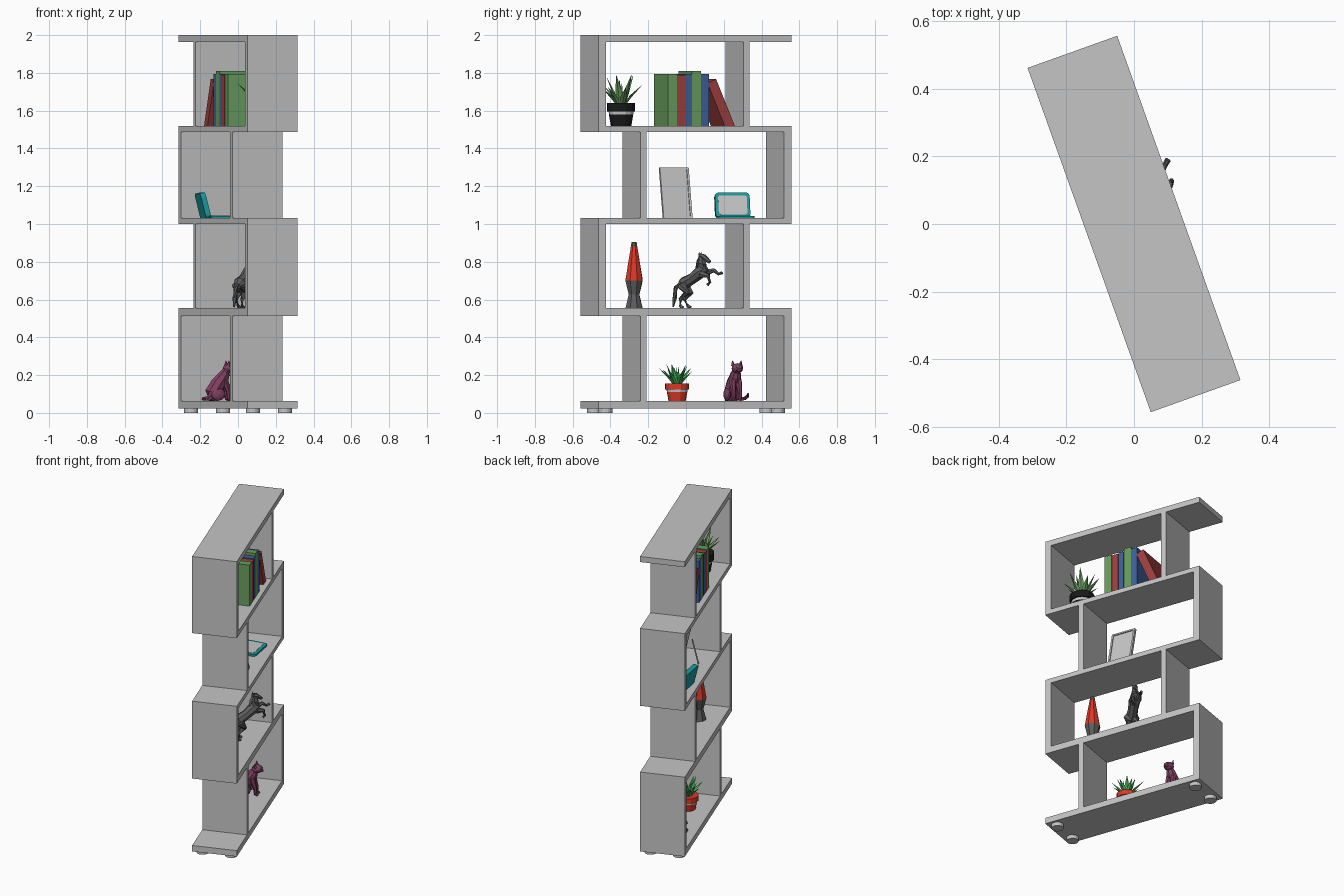
import bpy, bmesh, math, random
from mathutils import Matrix, Vector

random.seed(4)
if "Cube" in bpy.data.objects:
    bpy.data.objects.remove(bpy.data.objects["Cube"])


def material(name, r, g, b):
    m = bpy.data.materials.new(name)
    m.use_nodes = True
    m.diffuse_color = (r, g, b, 1)
    m.node_tree.nodes["Principled BSDF"].inputs["Base Color"].default_value = (r, g, b, 1)
    return m


GREY = material("pale grey", .56, .56, .56)
IRON = material("dark grey", .11, .11, .11)
RED = material("bright red", .72, .04, .02)
MAROON = material("book red", .35, .05, .05)
BLUE = material("book blue", .05, .12, .33)
SAGE = material("sage green", .14, .34, .11)
LEAF = material("bright green", .06, .45, .11)
BLACK = material("black", .01, .01, .01)
TEAL = material("teal", .01, .34, .36)
PLUM = material("plum", .22, .05, .12)

# The whole unit stands turned about the vertical axis
TURN = Matrix.Rotation(math.radians(19.7), 4, 'Z')
HALF_D, HALF_L = .141, .5415


def place(x, y, z=0, yaw=0):
    return Matrix.Translation((x, y, z)) @ Matrix.Rotation(math.radians(yaw), 4, 'Z')


def finish(name, bm, mats, frame):
    bmesh.ops.recalc_face_normals(bm, faces=bm.faces)
    mesh = bpy.data.meshes.new(name)
    bm.to_mesh(mesh)
    bm.free()
    for m in mats:
        mesh.materials.append(m)
    ob = bpy.data.objects.new(name, mesh)
    bpy.context.collection.objects.link(ob)
    ob.matrix_world = TURN @ frame
    return ob


def box(name, lo, hi, mat, frame=Matrix(), round_axis=None, radius=.02):
    bm = bmesh.new()
    bmesh.ops.create_cube(bm, size=1)
    for v in bm.verts:
        v.co = [a + (c + .5) * (b - a) for a, b, c in zip(lo, hi, v.co)]
    if round_axis is not None:
        edges = [e for e in bm.edges
                 if abs((e.verts[0].co - e.verts[1].co).normalized()[round_axis]) > .9]
        bmesh.ops.bevel(bm, geom=edges, offset=radius, segments=3, profile=.5, affect='EDGES')
    return finish(name, bm, [mat], frame)


def tube(name, pts, radii, mats, frame=Matrix(), sides=6, flat=1):
    """Faceted tube through points; one material, or one per segment."""
    mats = mats if isinstance(mats, list) else [mats]
    pts = [Vector(p) for p in pts]
    bm = bmesh.new()
    rings = []
    for i, (p, r) in enumerate(zip(pts, radii)):
        t = (pts[min(i + 1, len(pts) - 1)] - pts[max(i - 1, 0)]).normalized()
        a = t.cross(Vector((0, 0, 1)) if abs(t.z) < .98 else Vector((0, 1, 0))).normalized()
        b = a.cross(t)
        angles = [math.tau * k / sides for k in range(sides)]
        rings.append([bm.verts.new(p + r * (a * math.cos(q) + b * math.sin(q) * flat))
                      for q in angles])
    for i in range(len(rings) - 1):
        for k in range(sides):
            n = (k + 1) % sides
            f = bm.faces.new((rings[i][k], rings[i][n], rings[i + 1][n], rings[i + 1][k]))
            f.material_index = min(i, len(mats) - 1)
    bm.faces.new(rings[0])
    bm.faces.new(rings[-1]).material_index = len(mats) - 1
    return finish(name, bm, mats, frame)


def turned(name, profile, mats, frame, sides=8):
    return tube(name, [(0, 0, z) for r, z in profile], [r for r, z in profile],
                mats, frame, sides)


def ball(name, centre, size, mat, frame):
    bm = bmesh.new()
    bmesh.ops.create_icosphere(bm, subdivisions=2, radius=1)
    for v in bm.verts:
        v.co = [c + s * q for c, s, q in zip(centre, size, v.co)]
    return finish(name, bm, [mat], frame)


# Shelf boards, and uprights staggered from level to level
boards = [(.024, .064), (.513, .556), (1.0, 1.031), (1.487, 1.518), (1.963, 2.0)]
for i, (z0, z1) in enumerate(boards):
    box(f"shelf_board_{i + 1}", (-HALF_D, -HALF_L, z0), (HALF_D, HALF_L, z1), GREY)
for i in range(4):
    z0, z1 = boards[i][1], boards[i + 1][0]
    flip = 1 if i % 2 == 0 else -1
    for part, u0, u1 in (("outer_upright", .5, HALF_L), ("inner_upright", -.307, -.272)):
        y0, y1 = sorted((u0 * flip, u1 * flip))
        box(f"{part}_{i + 1}", (-HALF_D, y0, z0), (HALF_D, y1, z1), GREY)
for sx in (-1, 1):
    for sy in (-1, 1):
        turned("foot", [(.037, 0), (.037, .024)], GREY, place(sx * .09, sy * .485), 16)


# Potted plants
def plant(name, frame, r, h, pot, leaf, length, spread):
    turned(name + "_pot", [(r * .72, 0), (r * .86, h * .5), (r * .88, h * .64), (r, h * .64),
                           (r, h), (r * .85, h), (r * .8, h * .9)],
           [pot, GREY, pot], frame, 12)
    for ring, (count, lean, size) in enumerate(((7, spread, .95), (5, spread * .5, 1), (2, .12, .9))):
        for k in range(count):
            q = math.tau * (k + .4 * ring) / count + random.uniform(-.2, .2)
            ln = length * size * random.uniform(.8, 1.08)
            out = Vector((math.cos(q), math.sin(q), 0))
            path = [out * (r * .25 + ln * d * math.sin(lean)) + Vector((0, 0, h * .9 + ln * u * math.cos(lean)))
                    for d, u in ((0, 0), (.35, .45), (1, 1))]
            tube(name + "_leaf", path, (r * .16, r * .24, .001), leaf, frame, 4, .35)


plant("upper_plant", place(0, -.365, 1.518), .076, .122, BLACK, SAGE, .165, .75)
plant("lower_plant", place(0, -.05, .064), .064, .092, RED, LEAF, .125, .75)

# Row of books, the last one leaning
edges = [-.141, -.09, -.045, -.005, .045, .09]
for i, (mat, h) in enumerate(zip((SAGE, MAROON, BLUE, SAGE, BLUE),
                                 (.275, .27, .275, .292, .275))):
    box(f"book_{i + 1}", (-.107, edges[i], 0), (.112, edges[i + 1] - .002, h), mat, place(0, 0, 1.518))
lean = Matrix.Translation((0, .235, 1.518)) @ Matrix.Rotation(math.radians(23), 4, 'X')
box("leaning_book", (-.107, -.052, 0), (.112, 0, .27), MAROON, lean)

# Picture frame with a back leg
stand = place(.065, -.069, 1.031) @ Matrix.Rotation(math.radians(-13), 4, 'Y')
box("picture_frame", (-.012, -.081, 0), (0, .081, .275), GREY, stand)
for part, lo, hi in (("left_border", (0, .07, 0), (.006, .081, .275)),
                     ("right_border", (0, -.081, 0), (.006, -.07, .275)),
                     ("top_border", (0, -.07, .264), (.006, .07, .275)),
                     ("bottom_border", (0, -.07, 0), (.006, .07, .011))):
    box("frame_" + part, lo, hi, GREY, stand)
tube("frame_leg", [(-.02, -.069, 1.19), (-.06, -.069, 1.031)], (.012, .012), GREY, sides=4, flat=.3)

# Small open laptop
lap = place(-.062, .288, 1.031, -10)
lid = lap @ Matrix.Rotation(math.radians(-14), 4, 'Y')
box("laptop_base", (0, -.093, 0), (.14, .093, .012), TEAL, lap, 2)
box("laptop_keys", (.02, -.075, .012), (.12, .075, .014), GREY, lap, 2, .012)
box("laptop_lid", (-.028, -.093, .004), (0, .093, .14), TEAL, lid, 0)
box("laptop_screen", (0, -.077, .02), (.002, .077, .124), GREY, lid, 0, .012)

# Lava lamp
turned("lamp", [(.048, 0), (.03, .07), (.049, .145), (.018, .325), (.014, .35)],
       [IRON, IRON, RED, IRON], place(0, -.292, .556))

# Rearing horse figurine
horse = place(.059, .032, 0, 41)
tube("horse_body", [(-.095, 0, .67), (-.07, 0, .685), (-.02, 0, .71), (.03, 0, .745), (.068, 0, .765)],
     (.018, .036, .031, .036, .016), IRON, horse, 8, .95)
tube("horse_neck", [(.03, 0, .745), (.042, 0, .79), (.038, 0, .828)], (.034, .024, .015), IRON, horse)
tube("horse_head", [(.026, 0, .832), (.05, 0, .825), (.088, 0, .798)], (.014, .017, .009), IRON, horse)
tube("horse_tail", [(-.09, 0, .685), (-.118, 0, .665), (-.125, 0, .61), (-.135, 0, .56)],
     (.008, .012, .013, .004), IRON, horse)
tube("horse_mane", [(.03, 0, .835), (.018, 0, .8), (.005, 0, .76)], (.005, .012, .006), IRON, horse, 4)
for side, y in (("left", .019), ("right", -.019)):
    d = .012 if y > 0 else -.012
    tube(f"horse_{side}_hind_leg",
         [(-.07, y, .68), (-.042, y, .635), (-.08, y, .6), (-.07 + d, y, .568), (-.055 + d, y, .556)],
         (.03, .02, .011, .008, .011), IRON, horse)
    tube(f"horse_{side}_ear", [(.03, y * .5, .835), (.028, y * .6, .852)], (.006, .001), IRON, horse, 4)
tube("horse_left_foreleg", [(.045, .019, .74), (.1, .02, .755), (.13, .02, .735), (.15, .02, .742)],
     (.02, .011, .008, .009), IRON, horse)
tube("horse_right_foreleg", [(.045, -.019, .735), (.09, -.02, .725), (.1, -.02, .69), (.085, -.02, .678)],
     (.02, .011, .008, .009), IRON, horse)

# Seated cat
cat = place(.005, .272, .064)
tube("cat_body", [(-.055, 0, 0), (-.05, 0, .04), (-.02, 0, .09), (.015, 0, .135), (.03, 0, .165)],
     (.036, .044, .04, .031, .02), PLUM, cat, 8)
ball("cat_head", (.042, 0, .172), (.034, .031, .027), PLUM, cat)
ball("cat_muzzle", (.07, 0, .163), (.012, .013, .01), PLUM, cat)
for side, y in (("left", 1), ("right", -1)):
    tube(f"cat_{side}_ear", [(.034, .02 * y, .185), (.032, .025 * y, .214)], (.013, .001), PLUM, cat, 4)
    tube(f"cat_{side}_foreleg", [(.012, .016 * y, .11), (.032, .018 * y, .05), (.036, .018 * y, .008), (.052, .018 * y, .004)],
         (.02, .012, .01, .008), PLUM, cat)
    ball(f"cat_{side}_haunch", (-.03, .032 * y, .034), (.04, .016, .034), PLUM, cat)
    ball(f"cat_{side}_eye", (.07, .013 * y, .178), (.004, .005, .004), LEAF, cat)
tube("cat_tail", [(-.08, 0, .012), (-.085, .045, .01), (-.05, .075, .012), (-.02, .08, .025), (0, .076, .038)],
     (.012, .011, .01, .009, .005), PLUM, cat)
